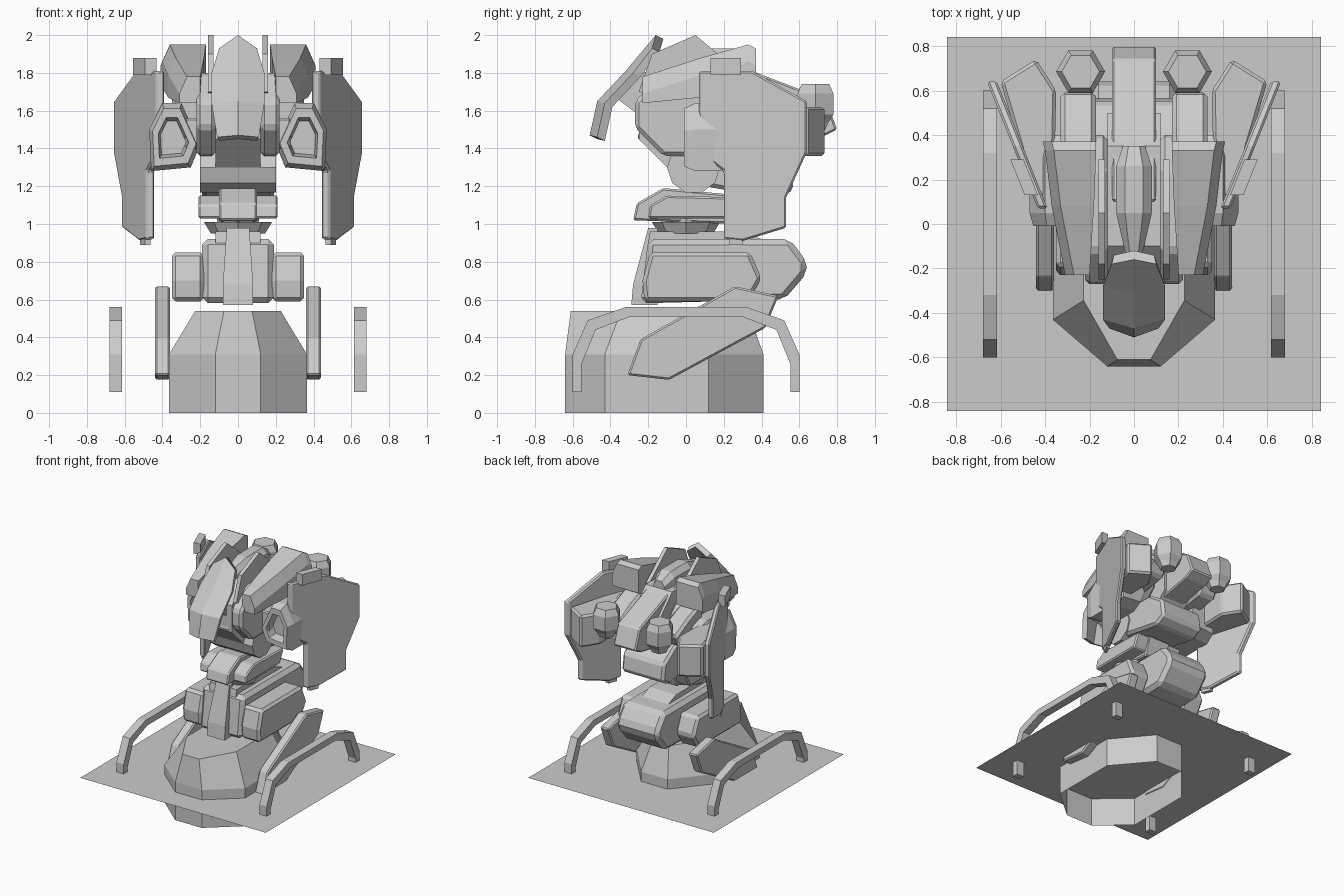
import bpy, bmesh, math

if "Cube" in bpy.data.objects:
    bpy.data.objects.remove(bpy.data.objects["Cube"])

colour = (.6, .6, .6, 1)
grey = bpy.data.materials.new("plain grey")
grey.use_nodes = True
grey.diffuse_color = colour
grey.node_tree.nodes["Principled BSDF"].inputs["Base Color"].default_value = colour

SIDES = {"left": 1, "right": -1}


def loft(name, rings, bevel=0, start_cap=True):
    """Skin a list of closed rings that all have the same number of points."""
    mesh_builder = bmesh.new()
    rows = [[mesh_builder.verts.new(point) for point in ring] for ring in rings]
    for lower, upper in zip(rows, rows[1:]):
        for i in range(len(lower)):
            mesh_builder.faces.new((lower[i - 1], lower[i], upper[i], upper[i - 1]))
    if start_cap:
        mesh_builder.faces.new(rows[0])
    if len(rows) > 1:
        mesh_builder.faces.new(rows[-1])
    bmesh.ops.recalc_face_normals(mesh_builder, faces=mesh_builder.faces)
    mesh = bpy.data.meshes.new(name)
    mesh_builder.to_mesh(mesh)
    mesh_builder.free()
    mesh.materials.append(grey)
    part = bpy.data.objects.new(name, mesh)
    bpy.context.collection.objects.link(part)
    if bevel:
        chamfer = part.modifiers.new("Chamfer", "BEVEL")
        chamfer.width = bevel
        chamfer.segments = 1


def central(name, profile, half_width, bevel=0):
    """Extrude a (y, z) profile equally to both sides of the middle."""
    loft(name, [[(x, y, z) for y, z in profile] for x in (-half_width, half_width)], bevel)


def pair(name, profile, inside, outside, bevel=0, splay=0):
    """Extrude a (y, z) profile on both sides, optionally splayed out to the rear."""
    for label, sign in SIDES.items():
        rings = [[(sign * (x + splay * y), y, z) for y, z in profile] for x in (inside, outside)]
        loft(label + "_" + name, rings, bevel)


def box(front, back, bottom, top):
    return [(front, bottom), (back, bottom), (back, top), (front, top)]


def clipped(front, back, bottom, top, cut):
    """Box outline whose four corners are cut off."""
    return [(front + cut, bottom), (back - cut, bottom), (back, bottom + cut), (back, top - cut),
            (back - cut, top), (front + cut, top), (front, top - cut), (front, bottom + cut)]


def polygon(count, radius, centre_u, centre_v):
    step = math.tau / count
    return [(centre_u + radius * math.cos(i * step), centre_v + radius * math.sin(i * step))
            for i in range(count)]


def level(outline, height):
    return [(x, y, height) for x, y in outline]


def mirrored(half_outline):
    """Complete a right-hand half outline across the middle."""
    return half_outline + [(-u, v) for u, v in reversed(half_outline)]


# Ground sheet
loft("ground_sheet", [level(box(-.84, .84, -.84, .84), .23)])

# Hollow skirt with a sloped upper tier
skirt_plan = mirrored([(.12, -.64), (.365, -.43), (.365, .12), (.12, .41)])
lid_plan = [(x * .62, -.61 if y < -.5 else y * .8) for x, y in skirt_plan]
loft("skirt", [level(skirt_plan, 0), level(skirt_plan, .31), level(lid_plan, .54)], start_cap=False)

# Arched side rails, the inner edge following the outer one
outer_arch = mirrored([(.6, .11), (.6, .31), (.52, .49), (.32, .56)])
inner_arch = [(y * .92, z - .05 if z > .2 else z) for y, z in outer_arch]
pair("arched_rail", outer_arch + inner_arch[::-1], .615, .68)

# Long slanted feet
pair("foot", [(-.31, .2), (-.09, .175), (.42, .45), (.49, .62), (.26, .67), (-.24, .39)], .36, .44, .01)

# Hips
central("hip_block", [(-.24, .58), (.52, .6), (.64, .74), (.64, .8), (.55, .92), (-.2, .92)], .19, .04)
pair("hip_pod", [(-.22, .59), (.33, .59), (.4, .71), (.34, .85), (-.19, .85), (-.23, .7)], .18, .35, .02)
loft("hip_front_plate", [level(box(-half, half, front, -.15), height) for half, front, height in
                         ((.08, -.29, .57), (.08, -.28, .68), (.06, -.2, .98))])
central("hip_top", [(-.2, .9), (.45, .9), (.3, .96), (-.19, .96)], .12)

# Waist
for name, radius, bottom, top in (("waist_disc", .18, .95, 1.01), ("waist_neck", .12, .9, 1.1)):
    loft(name, [level(polygon(8, radius * .8, 0, 0), bottom), level(polygon(8, radius, 0, 0), top)])
central("waist_core", [(-.28, 1.02), (.25, 1), (.3, 1.15), (-.12, 1.19), (-.26, 1.11)], .1, .01)
pair("waist_side", [(-.2, 1.03), (.25, 1.03), (.3, 1.14), (-.1, 1.15), (-.19, 1.1)], .09, .21, .01)
central("waist_drum", polygon(10, .14, .04, 1.3), .2)
central("rear_belly", [(.1, 1.2), (.48, 1.13), (.57, 1.18), (.55, 1.32), (.4, 1.42), (.1, 1.42)], .19, .02)

# Chest
central("chest_core", clipped(-.25, .5, 1.3, 1.82, .15), .12)
pair("chest_cheek", clipped(-.27, .4, 1.36, 1.8, .15), .12, .22, .02)
pair("chest_fin", [(-.25, 1.7), (-.18, 1.9), (.05, 2), (.29, 1.8), (.2, 1.6)], .13, .16)
pair("chest_pipe", box(0, .2, 1.4, 1.56), .18, .28, .01)
central("chin", [(-.26, 1.46), (-.07, 1.28), (.05, 1.28), (.05, 1.5), (-.24, 1.5)], .1, .01)

# Head crest, a long spindle
loft("head_crest", [[(x, y, z) for x, z in mirrored([(half, 1.6), (half, top - .04), (half * .5, top)])]
                    for half, y, top in ((.03, -.17, 1.86), (.08, .05, 1.93),
                                         (.08, .26, 1.93), (.05, .35, 1.88))])

# Face mask folded along its middle
mask_rings = []
for half, y, z, rise in ((.1, -.18, 1.93, .07), (.14, -.28, 1.8, .01), (.14, -.43, 1.64, .01), (.11, -.47, 1.46, .01)):
    front_edge = [(-half, y, z), (0, y - .05 + rise, z + rise), (half, y, z)]
    mask_rings.append(front_edge + [(x * .9, depth + .04, height - .02)
                                    for x, depth, height in reversed(front_edge)])
loft("face_mask", mask_rings)
central("mask_mount", [(-.36, 1.66), (-.15, 1.5), (-.1, 1.75), (-.25, 1.82)], .07)

# Spine pack falling towards the rear
central("spine_pack", [(.1, 1.86), (.35, 1.81), (.74, 1.66), (.8, 1.5), (.72, 1.46), (.4, 1.4), (.1, 1.4)], .1, .01)

for label, sign in SIDES.items():
    # Shoulder hood: a slab rising to the rear, with a clipped outer edge
    hood_rings = []
    for y, inside, outside, bottom, top in ((-.23, .2, .31, 1.64, 1.78), (.08, .18, .37, 1.67, 1.88),
                                            (.33, .17, .4, 1.72, 1.95), (.37, .17, .41, 1.74, 1.93)):
        section = [(inside, bottom), (outside, bottom), (outside, top - .09), (outside - .04, top), (inside, top)]
        hood_rings.append([(sign * x, y, z) for x, z in section])
    loft(label + "_shoulder_hood", hood_rings)

    # Six-sided rear canister with tapered ends
    loft(label + "_canister", [level(polygon(6, radius, sign * .24, .685), height) for radius, height in
                               ((.06, 1.5), (.08, 1.54), (.11, 1.58), (.11, 1.69), (.085, 1.74))])

    # Wedge that carries the shield
    wedge_plan = [(sign * x, y) for x, y in ((.6, .64), (.44, .74), (.35, .6), (.36, .15), (.44, .1))]
    loft(label + "_shield_wedge", [level(wedge_plan, height) for height in (1.36, 1.62)], .015)

    # Arm housing with a recessed front
    housing = [(.25, 1.3), (.46, 1.28), (.47, 1.5), (.4, 1.64), (.3, 1.64), (.2, 1.42)]
    centre_x, centre_z = .35, 1.45
    loft(label + "_arm_housing", [[(sign * (centre_x + (x - centre_x) * scale), y,
                                    centre_z + (z - centre_z) * scale) for x, z in housing]
                                  for y, scale in ((.06, .5), (-.01, .6), (-.01, .85),
                                                   (.05, 1), (.3, 1), (.4, .8))])

# Blocks linking the spine pack to the canisters
pair("rear_shoulder", [(.25, 1.45), (.55, 1.5), (.6, 1.6), (.45, 1.68), (.25, 1.76)], .17, .33, .02)

# Splayed arm shields with a tab above and below
SPLAY = .4
pair("arm_shield", [(.07, 1.81), (.35, 1.81), (.64, 1.65), (.64, 1.38), (.53, 1.14), (.53, .98),
                    (.3, .91), (.2, .92), (.2, 1.28), (.07, 1.38)], .36, .405, .01, SPLAY)
pair("shield_top_tab", box(.13, .29, 1.79, 1.88), .38, .44, splay=SPLAY)
pair("shield_bottom_tab", box(.23, .3, .89, 1), .37, .4, splay=SPLAY)
